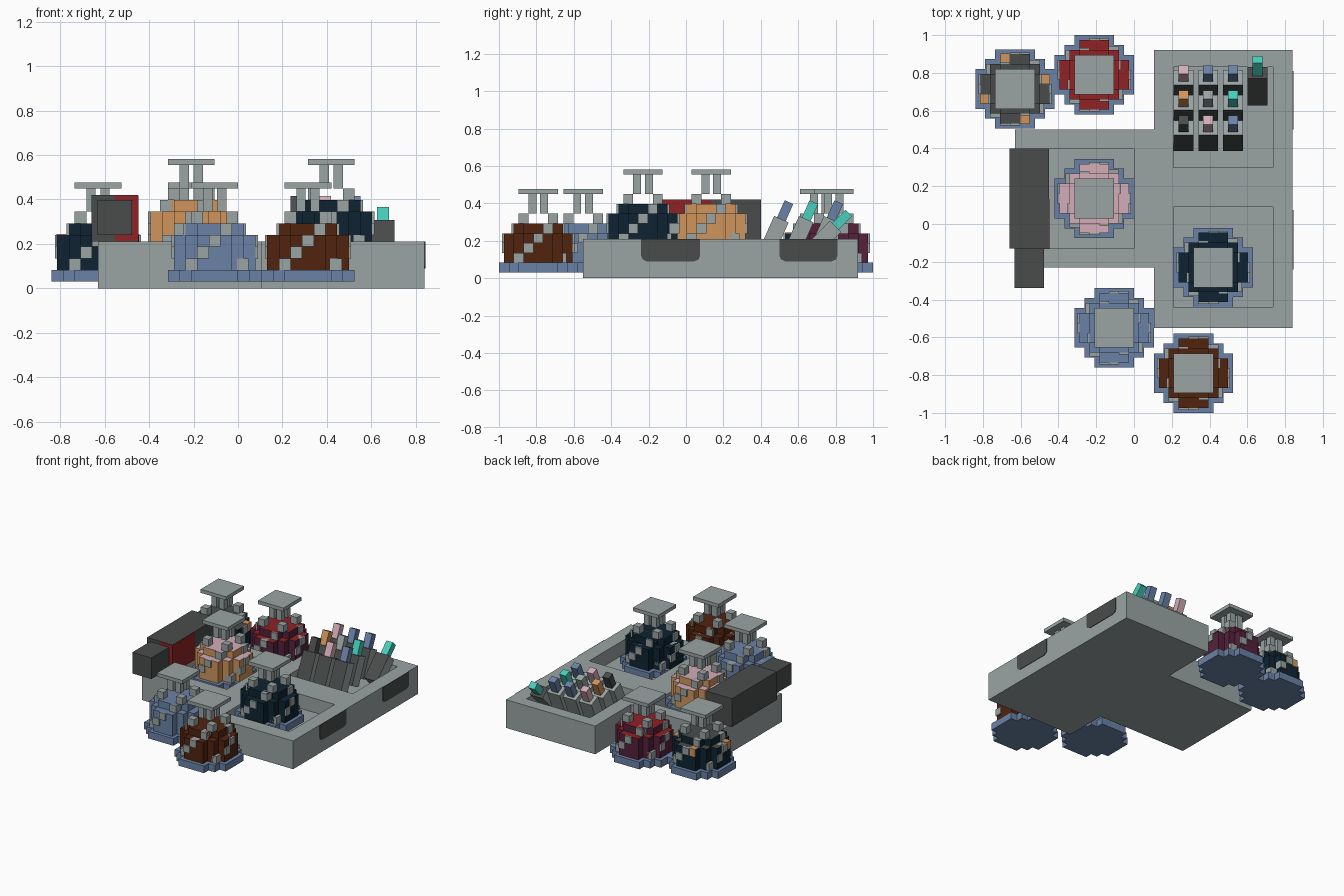
import bpy, bmesh, math
from mathutils import Matrix, Vector

cube = bpy.data.objects.get("Cube")
if cube:
    bpy.data.objects.remove(cube)


def make_material(name, code):
    rgb = [int(code[i:i + 2], 16) / 255 for i in (0, 2, 4)]
    col = [c / 12.92 if c < 0.04 else ((c + 0.055) / 1.055) ** 2.4 for c in rgb] + [1]
    m = bpy.data.materials.new(name)
    m.use_nodes = True
    m.diffuse_color = col
    m.node_tree.nodes["Principled BSDF"].inputs["Base Color"].default_value = col
    return m


PALETTE = dict(grey="9aa4a4", slate_blue="6a82a6", red="8f2225", maroon="56213c",
               navy="0e2432", brown="52240f", orange="d0955c", pink="d4adb8",
               charcoal="4a4c4c", teal="48cfbc")
MAT = {n: make_material(n, c) for n, c in PALETTE.items()}
P = 0.0525  # block unit


def finish(name, bm, *colours):
    me = bpy.data.meshes.new(name)
    bmesh.ops.recalc_face_normals(bm, faces=bm.faces)
    bm.to_mesh(me)
    bm.free()
    for c in colours:
        me.materials.append(MAT[c])
    ob = bpy.data.objects.new(name, me)
    bpy.context.collection.objects.link(ob)
    return ob


def add_box(bm, centre, size, spin=Matrix()):
    m = spin @ Matrix.Translation(centre) @ Matrix.Diagonal((*size, 1))
    return bmesh.ops.create_cube(bm, size=1, matrix=m)["verts"]


def add_prism(bm, outline, z0, z1):
    base = bm.faces.new([bm.verts.new((x, y, z0)) for x, y in outline])
    top = bmesh.ops.extrude_face_region(bm, geom=[base], use_keep_orig=True)["geom"]
    bmesh.ops.translate(bm, verts=[v for v in top if isinstance(v, bmesh.types.BMVert)],
                        vec=(0, 0, z1 - z0))


def stepped_outline(steps):
    """Blocky circle from the outer corners of one quadrant."""
    quad = []
    for i, (a, b) in enumerate(steps):
        if i:
            quad.append((a, steps[i - 1][1]))
        quad.append((a, b))
    pts = []
    for _ in range(4):
        pts += quad
        quad = [(-y, x) for x, y in quad]
    return pts


# Tray: stepped heights over a grid of cells, with three recesses
XS = (-0.63, -0.53, 0, 0.105, 0.21, 0.735, 0.84)
YS = (-0.55, -0.44, -0.23, -0.13, 0.09, 0.3, 0.4, 0.5, 0.83, 0.92)
RECESSES = ((-0.53, 0, -0.13, 0.4), (0.21, 0.735, -0.44, 0.09), (0.21, 0.735, 0.3, 0.83))


def height(i, j):
    if not (0 <= i < len(XS) - 1 and 0 <= j < len(YS) - 1):
        return 0
    x, y = (XS[i] + XS[i + 1]) / 2, (YS[j] + YS[j + 1]) / 2
    if x < 0.105 and not -0.23 < y < 0.5:
        return 0
    if any(a < x < b and c < y < d for a, b, c, d in RECESSES):
        return 2 * P
    return 4 * P


bm = bmesh.new()


def quad(*pts):
    bm.faces.new([bm.verts.new(p) for p in pts])


for i in range(len(XS)):
    for j in range(len(YS)):
        h, x, y = height(i, j), XS[i], YS[j]
        hl, hf = height(i - 1, j), height(i, j - 1)
        if h:
            x2, y2 = XS[i + 1], YS[j + 1]
            for z in (0, h):
                quad((x, y, z), (x2, y, z), (x2, y2, z), (x, y2, z))
        if h != hl:
            quad((x, y, h), (x, YS[j + 1], h), (x, YS[j + 1], hl), (x, y, hl))
        if h != hf:
            quad((x, y, h), (XS[i + 1], y, h), (XS[i + 1], y, hf), (x, y, hf))
bmesh.ops.remove_doubles(bm, verts=bm.verts, dist=0.0001)
finish("tray", bm, "grey")

# Dark handle grips on the tray side
for k, (y0, y1) in enumerate(((-0.24, 0.075), (0.5, 0.81))):
    bm = bmesh.new()
    outline = [(y0, 0.21), (y0, 0.12), (y0 + 0.008, 0.1), (y0 + 0.03, 0.09),
               (y1 - 0.03, 0.09), (y1 - 0.008, 0.1), (y1, 0.12), (y1, 0.21)]
    add_prism(bm, outline, 0.838, 0.844)
    for v in bm.verts:
        v.co = Vector((v.co.z, v.co.x, v.co.y))
    finish(f"tray_grip_{k + 1}", bm, "charcoal")

# Block machine at the tray's end, with a coloured quarter
bm = bmesh.new()
add_box(bm, (-0.555, 0.135, 0.315), (0.21, 0.53, 0.21))
finish("machine_body", bm, "charcoal")
bm = bmesh.new()
add_box(bm, (-0.555, -0.235, 0.318), (0.157, 0.21, 0.157))
finish("machine_spout", bm, "charcoal")
bm = bmesh.new()
add_box(bm, (-0.5, 0.0, 0.315), (0.106, 0.266, 0.206))
for f in bm.faces:
    f.material_index = 0
finish("machine_red_panel", bm, "red").location = (0.0, 0, 0)


# Jars: stepped base, body, four rising straps, neck and lid
def jar(name, x, y, z, side, top, spots=None):
    place = Matrix.Translation((x, y, z)) @ Matrix.Scale(P, 4)

    def part(label, bm, *cols):
        bm.transform(place)
        return finish(f"{name}_{label}", bm, *cols)

    bm = bmesh.new()
    add_prism(bm, stepped_outline([(4, 2), (3, 3), (2, 4)]), 0, 1)
    part("base", bm, "slate_blue")

    bm = bmesh.new()
    add_prism(bm, stepped_outline([(3.5, 1.5), (2.5, 2.5), (1.5, 3.5)]), 1, 4)
    add_prism(bm, stepped_outline([(2.5, 1.5), (1.5, 2.5)]), 4, 5)
    bm.normal_update()
    bmesh.ops.recalc_face_normals(bm, faces=bm.faces)
    for f in bm.faces:
        f.material_index = int(f.normal.z > 0.5)
    part("body", bm, side, top)

    straps, neck, marks = bmesh.new(), bmesh.new(), bmesh.new()
    path = [(-2, -2.4), (-1, -3.2), (0, -3.2), (1, -2.2), (1.5, -1.5)]
    for q in range(4):
        turn = Matrix.Rotation(q * math.pi / 2, 4, "Z")
        for i, (sx, sy) in enumerate(path):
            add_box(straps, (sx, sy, 1.5 + i), (1, 1, 1), turn)
        for h in (6.5, 7.5):
            add_box(neck, (0.6, -0.6, h), (0.8, 0.8, 1), turn)
        add_box(marks, (1, -3, 3.54), (0.9, 1.1, 1.08), turn)
    part("straps", straps, "grey")
    part("neck", neck, "grey")
    if spots:
        part("spots", marks, spots)
    else:
        marks.free()

    bm = bmesh.new()
    add_box(bm, (0, 0, 8.25), (4, 4, 0.5))
    part("lid", bm, "grey")


jar("dark_jar", -0.63, 0.715, 0.03, "navy", "charcoal", "orange")
jar("red_jar", -0.21, 0.79, 0.03, "maroon", "red")
jar("pink_jar", -0.21, 0.135, 0.135, "orange", "pink")
jar("navy_jar", 0.42, -0.23, 0.135, "navy", "navy")
jar("blue_jar", -0.105, -0.55, 0.03, "slate_blue", "slate_blue")
jar("brown_jar", 0.315, -0.79, 0.03, "brown", "brown")


# Tilted vials: holder with a dark front, and a coloured stick
def vial(name, x, y, z, tilt, colour, length, dark_top=False):
    place = Matrix.Translation((x, y, z)) @ Matrix.Rotation(-math.radians(tilt), 4, "X")
    bm = bmesh.new()
    add_box(bm, (0, 0, -length / 2), (0.105, 0.085, length))
    bm.normal_update()
    for f in bm.faces:
        dark = f.normal.y < -0.5 or (dark_top and f.normal.z > 0.5)
        f.material_index = int(dark)
    bm.transform(place)
    finish(name + "_holder", bm, "grey", "charcoal")
    bm = bmesh.new()
    add_box(bm, (0, 0, 0.045), (0.053, 0.05, 0.11))
    bm.transform(place)
    finish(name + "_stick", bm, colour)


ROWS = (("charcoal", "pink", "slate_blue"), ("orange", "grey", "teal"),
        ("pink", "slate_blue", "slate_blue"))
for r, row in enumerate(ROWS):
    for c, colour in enumerate(row):
        vial(f"vial_{r + 1}_{c + 1}", 0.262 + 0.131 * c, 0.51 + 0.133 * r, 0.315,
             24, colour, 0.21)
vial("loose_vial", 0.653, 0.8, 0.278, 45, "teal", 0.2, True)
